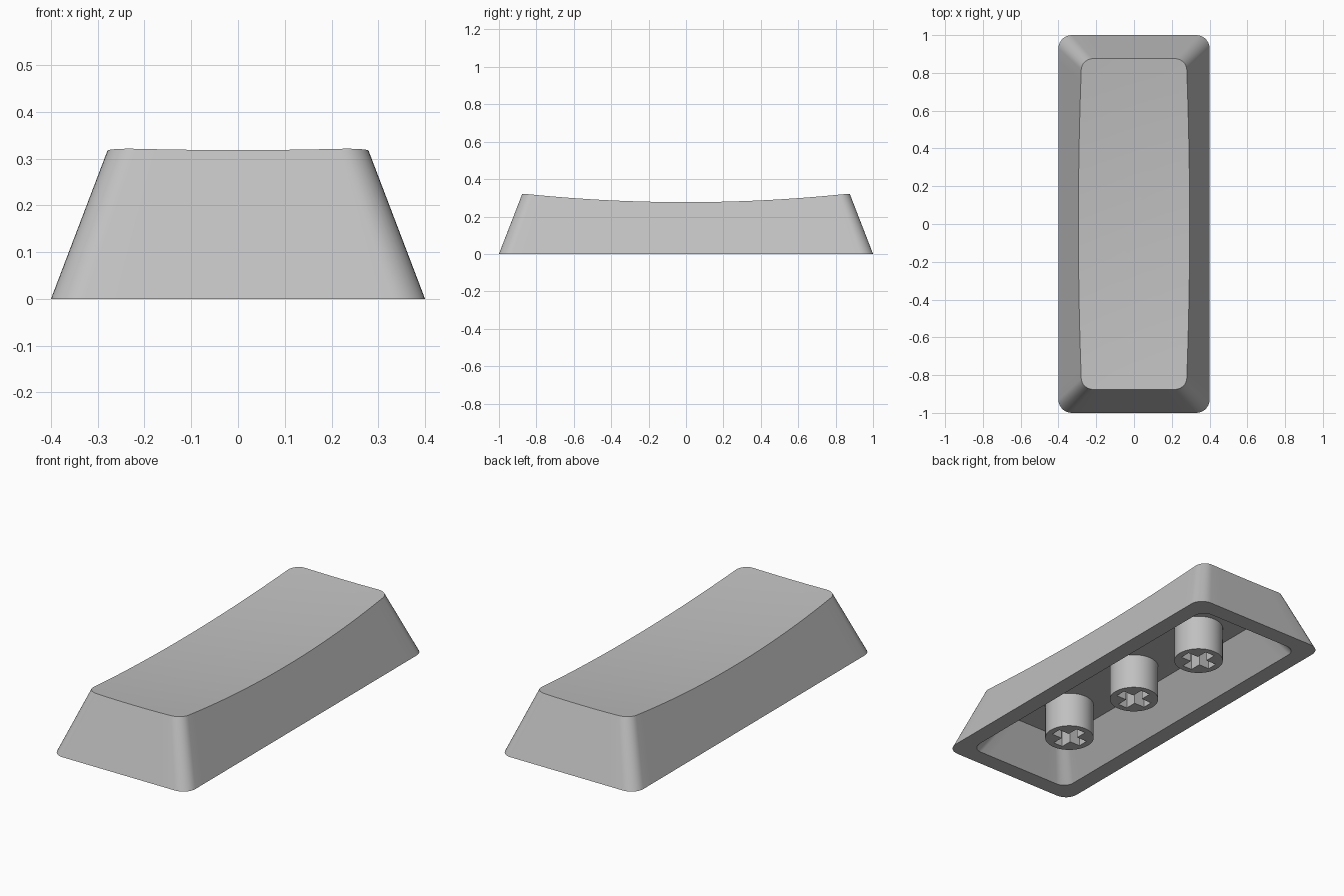
import bpy, bmesh, math

if "Cube" in bpy.data.objects:
    bpy.data.objects.remove(bpy.data.objects["Cube"])

grey = bpy.data.materials.new("light grey plastic")
grey.diffuse_color = (0.53, 0.53, 0.53, 1)
grey.use_nodes = True
grey.node_tree.nodes["Principled BSDF"].inputs["Base Color"].default_value = grey.diffuse_color


def dish(x, y):
    """Height of the shallow spherical top."""
    return 0.2715 + 0.0606 * (x * x + y * y)


def rounded_rect(hx, hy, r, corner=8, nx=8, ny=28):
    """Outline with evenly divided sides, counter-clockwise."""
    pts = []
    for k, (sx, sy) in enumerate([(1, 1), (-1, 1), (-1, -1), (1, -1)]):
        cx, cy = sx * (hx - r), sy * (hy - r)
        for i in range(corner + 1):
            a = math.pi / 2 * (k + i / corner)
            pts.append((cx + r * math.cos(a), cy + r * math.sin(a)))
        n = nx if k % 2 == 0 else ny
        x0, y0 = pts[-1]
        dx, dy = (-2 * sx * (hx - r), 0) if k % 2 == 0 else (0, -2 * sy * (hy - r))
        pts += [(x0 + dx * i / n, y0 + dy * i / n) for i in range(1, n)]
    return pts


def add_loop(bm, pts):
    return [bm.verts.new(p) for p in pts]


def bridge(bm, a, b):
    n = len(a)
    for i in range(n):
        j = (i + 1) % n
        bm.faces.new((a[i], a[j], b[j], b[i]))


def finish(bm, name):
    bmesh.ops.recalc_face_normals(bm, faces=bm.faces[:])
    mesh = bpy.data.meshes.new(name)
    bm.to_mesh(mesh)
    bm.free()
    mesh.materials.append(grey)
    ob = bpy.data.objects.new(name, mesh)
    bpy.context.collection.objects.link(ob)
    bpy.ops.object.select_all(action='DESELECT')
    ob.select_set(True)
    bpy.context.view_layer.objects.active = ob
    bpy.ops.object.shade_smooth_by_angle(angle=math.radians(30))
    return ob


# Key shell: tapered walls, dished top, hollow underside
bm = bmesh.new()
base = rounded_rect(0.40, 1.0, 0.07)
crown = rounded_rect(0.278, 0.876, 0.06)
top = []
for (x0, y0), (x1, y1) in zip(base, crown):
    z = 0.32
    for _ in range(6):  # slide along the wall until it meets the dish
        s = z / 0.32
        x, y = x0 + (x1 - x0) * s, y0 + (y1 - y0) * s
        z = dish(x, y)
    top.append((x, y, z))
outer = add_loop(bm, [(x, y, 0) for x, y in base])
ring = add_loop(bm, top)
bridge(bm, outer, ring)
STEPS = 10
for k in range(1, STEPS):
    f = 1 - k / STEPS
    inner = add_loop(bm, [(x * f, y * f, dish(x * f, y * f)) for x, y, _ in top])
    bridge(bm, ring, inner)
    ring = inner
centre = bm.verts.new((0, 0, dish(0, 0)))
for i in range(len(ring)):
    bm.faces.new((ring[i], ring[(i + 1) % len(ring)], centre))
rim = add_loop(bm, [(x, y, 0) for x, y in rounded_rect(0.31, 0.91, 0.06)])
ceiling = add_loop(bm, [(x, y, 0.19) for x, y in rounded_rect(0.19, 0.79, 0.05)])
bridge(bm, outer, rim)
bridge(bm, rim, ceiling)
bm.faces.new(ceiling)
finish(bm, "key_shell")

# Three mounting stems with cross-shaped sockets
L, W = 0.09, 0.028  # half length and half width of the cross arms
cross = []
for k in range(4):
    c, s = round(math.cos(k * math.pi / 2)), round(math.sin(k * math.pi / 2))
    cross += [(c * x - s * y, s * x + c * y) for x, y in ((L, -W), (L, W), (W, W))]
circle = [(0.123 * math.cos(i * math.tau / 48), 0.123 * math.sin(i * math.tau / 48))
          for i in range(48)]
for name, cy in (("front_stem", -0.51), ("middle_stem", 0), ("back_stem", 0.51)):
    bm = bmesh.new()
    low, high = (add_loop(bm, [(x, y + cy, z) for x, y in circle]) for z in (0, 0.2))
    slot, end = (add_loop(bm, [(x, y + cy, z) for x, y in cross]) for z in (0, 0.17))
    bridge(bm, low, high)
    bridge(bm, slot, end)
    bm.faces.new(high)
    bm.faces.new(end)
    edges = [bm.edges.get((l[i - 1], l[i])) for l in (low, slot) for i in range(len(l))]
    bmesh.ops.triangle_fill(bm, edges=edges, use_beauty=True)
    finish(bm, name)
